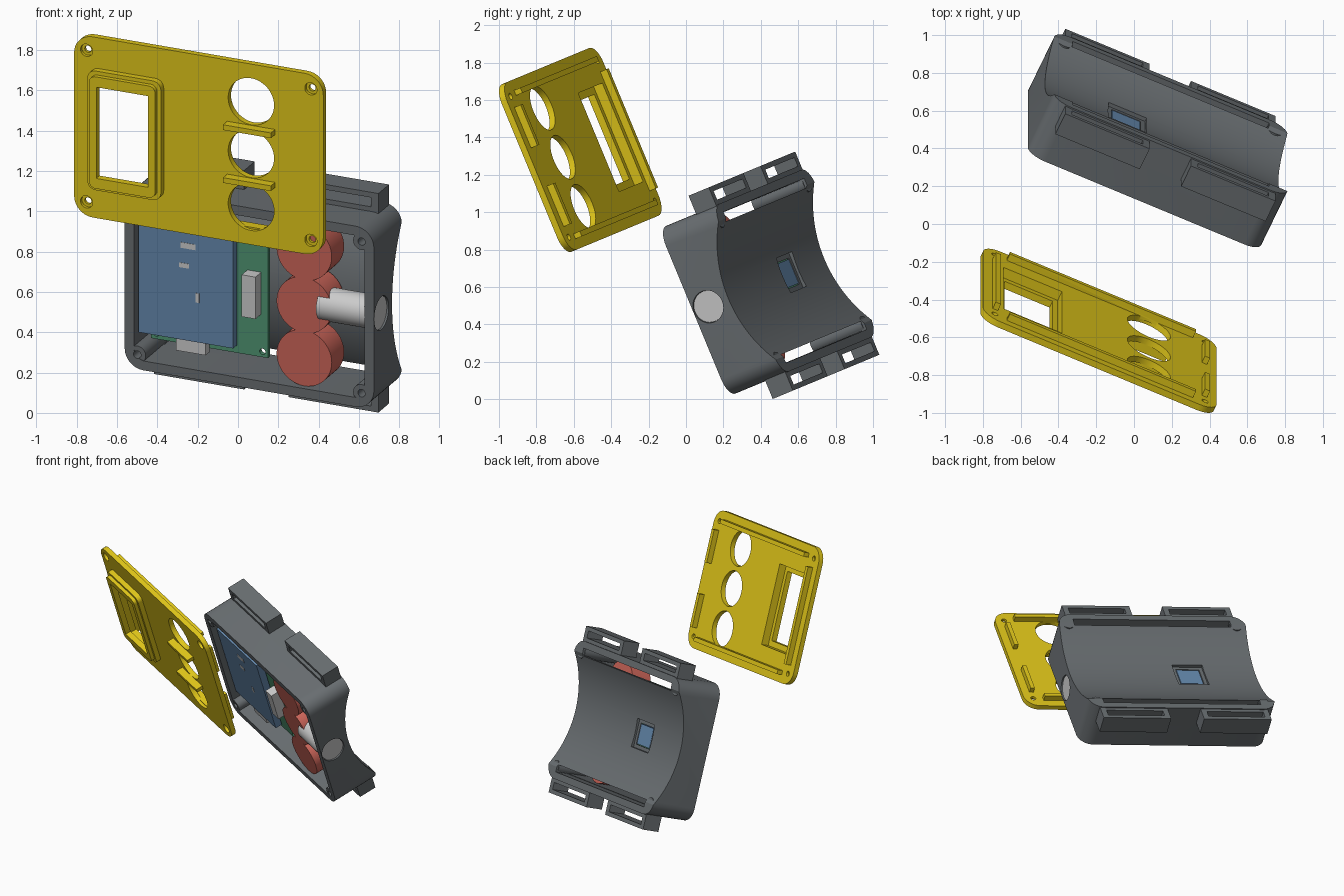
import bpy, bmesh
from math import sin, cos, pi, radians
from mathutils import Matrix, Vector

if "Cube" in bpy.data.objects:
    bpy.data.objects.remove(bpy.data.objects["Cube"])

# Tilted frame shared by both halves: U = width, V = height, N = out of the front
t, s = radians(22.5), radians(24.2)
U = Vector((cos(s), -sin(s) * cos(t), -sin(s) * sin(t)))
V = Vector((0, -sin(t), cos(t)))
N = U.cross(V)
ROT = Matrix((U, V, N)).transposed().to_4x4()
CASE = Matrix.Translation((0.056, 0.297, 0.569)) @ ROT
LID = Matrix.Translation((-0.195, -0.58, 1.327)) @ ROT
W, H, R = 1.355, 0.97, 0.10


def material(name, col):
    m = bpy.data.materials.new(name)
    m.diffuse_color = (*col, 1)
    m.use_nodes = True
    m.node_tree.nodes["Principled BSDF"].inputs["Base Color"].default_value = m.diffuse_color
    return m


GREY = material("dark_grey", (0.14, 0.155, 0.165))
YELLOW = material("yellow", (0.75, 0.57, 0.01))
BLUE = material("blue", (0.13, 0.25, 0.42))
GREEN = material("green", (0.08, 0.30, 0.17))
RED = material("red", (0.60, 0.13, 0.10))
PALE = material("pale_grey", (0.6, 0.6, 0.6))


def circle(r, cx=0, cy=0, n=48):
    return [(cx + r * cos(2 * pi * i / n), cy + r * sin(2 * pi * i / n)) for i in range(n)]


def rrect(w, h, r, cx=0, cy=0, n=8):
    pts = []
    for k, (sx, sy) in enumerate(((1, 1), (-1, 1), (-1, -1), (1, -1))):
        for i in range(n + 1):
            a = (k + i / n) * pi / 2
            pts.append((cx + sx * (w / 2 - r) + r * cos(a), cy + sy * (h / 2 - r) + r * sin(a)))
    return pts


def prism(name, pts, lo, hi, mat=None, along="n"):
    bm = bmesh.new()
    put = (lambda p, q, e: (p, q, e)) if along == "n" else (lambda p, q, e: (e, p, q))
    a = [bm.verts.new(put(p, q, lo)) for p, q in pts]
    b = [bm.verts.new(put(p, q, hi)) for p, q in pts]
    bm.faces.new(a[::-1])
    bm.faces.new(b)
    for i in range(len(pts)):
        j = (i + 1) % len(pts)
        bm.faces.new((a[i], a[j], b[j], b[i]))
    me = bpy.data.meshes.new(name)
    bm.to_mesh(me)
    bm.free()
    ob = bpy.data.objects.new(name, me)
    bpy.context.collection.objects.link(ob)
    if mat:
        me.materials.append(mat)
    return ob


def box(name, x0, x1, y0, y1, z0, z1, mat=None):
    return prism(name, [(x0, y0), (x1, y0), (x1, y1), (x0, y1)], z0, z1, mat)


def combine(ob, op, *others):
    for o in others:
        m = ob.modifiers.new("bool", "BOOLEAN")
        m.operation, m.solver, m.object = op, "EXACT", o
        bpy.context.view_layer.update()
        me = bpy.data.meshes.new_from_object(ob.evaluated_get(bpy.context.evaluated_depsgraph_get()))
        ob.modifiers.clear()
        ob.data = me
        bpy.data.objects.remove(o)
    return ob


CORNERS = [(sx * 0.61, sy * 0.407) for sx in (-1, 1) for sy in (-1, 1)]
placed = []

# Case: rounded tub with a concave back
AR = 0.727
case = prism("case", rrect(W, H, R), -0.34, 0, GREY)
combine(case, "DIFFERENCE", prism("c", circle(AR, 0, -0.22 - AR, 128), -1, 1, along="u"))
cavity = prism("c", rrect(W - 0.1, H - 0.1, 0.06), -0.31, 0.1)
combine(cavity, "DIFFERENCE", prism("c", circle(AR + 0.03, 0, -0.22 - AR, 128), -1, 1, along="u"))
combine(case, "DIFFERENCE", cavity)

# Long slots in the back lips, side port and stepped sensor window
for sy in (-1, 1):
    y = sorted((sy * 0.385, sy * 0.437))
    combine(case, "DIFFERENCE", box("c", -0.57, 0.57, *y, -0.4, -0.24))
combine(case, "DIFFERENCE",
        prism("c", circle(0.088, 0, -0.092), 0.6, 0.8, along="u"),
        box("c", -0.31, -0.09, -0.1, 0.1, -0.4, -0.206),
        box("c", -0.285, -0.115, -0.075, 0.075, -0.4, -0.1))

# Screw posts and strap lugs
for x, y in CORNERS:
    combine(case, "UNION", prism("p", circle(0.046, x, y, 32), -0.325, -0.002))
    combine(case, "DIFFERENCE", prism("c", circle(0.02, x, y, 24), -0.15, 0.1))
for sx in (-1, 1):
    for sy in (-1, 1):
        x, y = sorted((sx * 0.12, sx * 0.61)), sorted((sy * 0.46, sy * 0.588))
        lug = box("l", *x, *y, -0.333, -0.205)
        combine(lug, "DIFFERENCE",
                box("c", x[0] + 0.04, x[1] - 0.04, *sorted((sy * 0.51, sy * 0.56)), -0.5, 0))
        combine(case, "UNION", lug)
placed.append((case, CASE))

# Electronics in the case
board = box("circuit_board", -0.58, 0.057, -0.35, 0.35, -0.125, -0.10, GREEN)
for x in (-0.55, 0.027):
    for y in (-0.32, 0.32):
        combine(board, "DIFFERENCE", prism("c", circle(0.016, x, y, 20), -0.2, 0))
inside = [
    board,
    box("display", -0.62, -0.106, -0.303, 0.303, -0.09, -0.04, BLUE),
    box("sensor", -0.28, -0.12, -0.07, 0.07, -0.205, -0.126, BLUE),
    box("bottom_connector", -0.42, -0.26, -0.37, -0.305, -0.10, -0.05, PALE),
    box("top_connector", -0.42, -0.26, 0.305, 0.37, -0.10, -0.05, PALE),
    box("side_connector", -0.055, 0.02, -0.12, 0.105, -0.10, -0.03, PALE),
    box("chip_a", -0.40, -0.345, 0.085, 0.11, -0.06, -0.038, PALE),
    box("chip_b", -0.31, -0.29, -0.09, -0.04, -0.06, -0.038, PALE),
    box("chip_c", -0.39, -0.31, 0.19, 0.22, -0.06, -0.038, PALE),
    prism("side_plug", circle(0.086, 0, -0.092), 0.36, 0.668, PALE, along="u"),
]
for k in (-1, 0, 1):
    inside.append(prism("button", circle(0.15, 0.285, k * 0.284), -0.18, -0.03, RED))
placed += [(o, CASE) for o in inside]

# Lid plate with raised display frame
lid = prism("lid", rrect(W, H, R), -0.035, 0, YELLOW)
combine(lid, "UNION",
        prism("f", rrect(0.40, 0.64, 0.045, -0.39, 0), -0.02, 0.035),
        prism("f", rrect(0.36, 0.60, 0.035, -0.39, 0), 0.02, 0.06))
combine(lid, "DIFFERENCE",
        box("c", -0.53, -0.25, -0.245, 0.245, -0.2, 0.2),
        box("c", -0.56, -0.22, -0.285, 0.285, -0.2, 0.02))

# Button holes, bars between them, countersunk screw holes
for k in (-1, 0, 1):
    combine(lid, "DIFFERENCE", prism("c", circle(0.125, 0.285, k * 0.284), -0.2, 0.2))
for k in (-1, 1):
    combine(lid, "UNION", box("b", 0.155, 0.415, k * 0.142 - 0.014, k * 0.142 + 0.014, -0.03, 0.05))
for x, y in CORNERS:
    combine(lid, "DIFFERENCE", prism("c", circle(0.033, x, y, 32), -0.018, 0.1),
            prism("c", circle(0.018, x, y, 24), -0.2, 0.1))

# Locating lips behind the lid, open at the corners and at the side port
for k in (-1, 1):
    combine(lid, "UNION",
            box("t", -0.54, 0.54, *sorted((k * 0.40, k * 0.43)), -0.075, -0.02),
            box("r", 0.592, 0.622, *sorted((k * 0.11, k * 0.345)), -0.075, -0.02))
combine(lid, "UNION", box("l", -0.622, -0.592, -0.345, 0.345, -0.075, -0.02))
placed.append((lid, LID))

# Put every part in its tilted place and shade
bpy.ops.object.select_all(action="DESELECT")
for ob, m in placed:
    ob.matrix_world = m
    ob.select_set(True)
bpy.context.view_layer.objects.active = case
bpy.ops.object.shade_smooth_by_angle(angle=radians(30))
